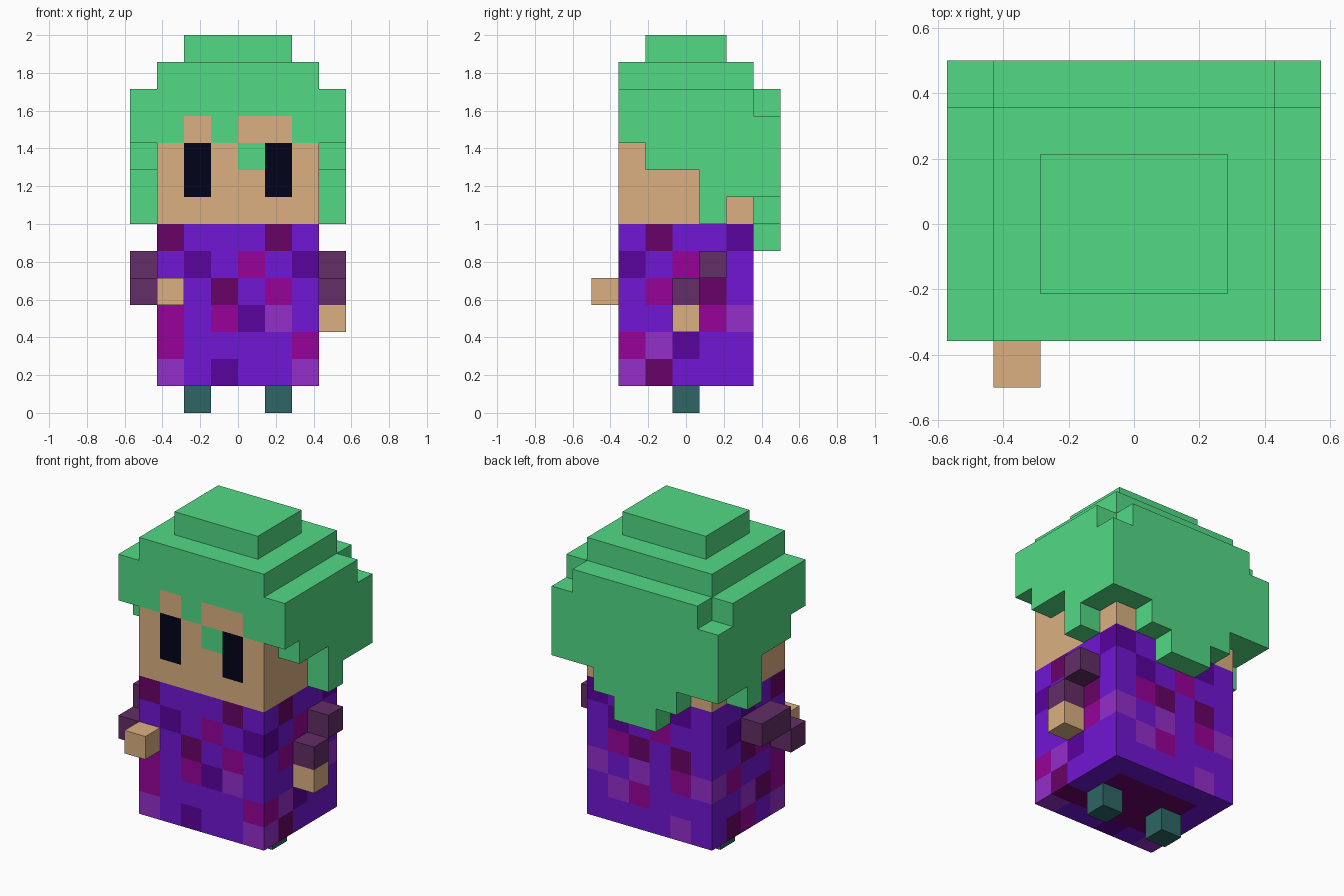
import bpy, bmesh
from mathutils import Vector

cube = bpy.data.objects.get("Cube")
if cube:
    bpy.data.objects.remove(cube, do_unlink=True)

U = 1 / 7  # edge of one block


def linear(c):
    c /= 255
    return c / 12.92 if c <= 0.04045 else ((c + 0.055) / 1.055) ** 2.4


def material(name, r, g, b):
    m = bpy.data.materials.new(name)
    m.use_nodes = True
    colour = (linear(r), linear(g), linear(b), 1)
    m.diffuse_color = colour
    m.node_tree.nodes["Principled BSDF"].inputs["Base Color"].default_value = colour
    return m


hair = material("hair green", 82, 218, 132)
skin = material("skin tan", 219, 176, 129)
eye = material("eye black", 2, 2, 26)
sleeve = material("sleeve plum", 99, 46, 103)
leg = material("leg teal", 46, 101, 101)
cloth = {
    "V": material("cloth violet", 113, 22, 211),
    "W": material("cloth wine", 105, 2, 103),
    "M": material("cloth magenta", 151, 2, 153),
    "D": material("cloth dark violet", 90, 2, 157),
    "L": material("cloth light violet", 148, 46, 202),
}


def add_box(bm, x0, x1, y0, y1, z0, z1):
    verts = bmesh.ops.create_cube(bm, size=1)["verts"]
    for v in verts:
        v.co = Vector((x0 if v.co.x < 0 else x1,
                       y0 if v.co.y < 0 else y1,
                       z0 if v.co.z < 0 else z1))


def finish(name, bm, mats):
    bmesh.ops.scale(bm, vec=(U, U, U), verts=bm.verts)
    mesh = bpy.data.meshes.new(name)
    bm.to_mesh(mesh)
    bm.free()
    for m in mats:
        mesh.materials.append(m)
    obj = bpy.data.objects.new(name, mesh)
    bpy.context.collection.objects.link(obj)
    return obj


def boxes(name, mat, *bounds):
    bm = bmesh.new()
    for b in bounds:
        add_box(bm, *b)
    return finish(name, bm, [mat])


def cut_box(name, bounds, mats, rule):
    """Box cut into unit squares, each coloured by rule(centre, normal)."""
    bm = bmesh.new()
    add_box(bm, *bounds)
    for axis in range(3):
        lo, hi = bounds[2 * axis:2 * axis + 2]
        normal = [0, 0, 0]
        normal[axis] = 1
        for step in range(1, int(hi - lo)):
            co = [0, 0, 0]
            co[axis] = lo + step
            bmesh.ops.bisect_plane(bm, geom=bm.verts[:] + bm.edges[:] + bm.faces[:],
                                   plane_co=co, plane_no=normal)
    bm.normal_update()
    for f in bm.faces:
        f.material_index = mats.index(rule(f.calc_center_median(), f.normal))
    return finish(name, bm, mats)


# Patchwork robe: rows run from top to bottom, columns left to right as seen
front_rows = ["WVVVWV", "VDVMVD", "VVWVMV", "MVMDLV", "MVVVVM", "LVDVVL"]
left_rows = ["VWVVD", "DVMVV", "VMVWV", "VVVML", "MLDVV", "LWVVV"]
back_rows = ["DVVVDV", "VDVMVV", "VMWVWV", "LVLVML", "VLMVVV", "VVVVLV"]
right_rows = ["VVDVW", "VDVVV", "VVWMV", "LMVVM", "VVLWM", "VWMVL"]


def robe_colour(c, n):
    row = min(5, int(7 - c.z))
    if n.y < -0.5:
        key = front_rows[row][int(c.x + 3)]
    elif n.y > 0.5:
        key = back_rows[row][int(3 - c.x)]
    elif n.x > 0.5:
        key = left_rows[row][int(c.y + 2.5)]
    elif n.x < -0.5:
        key = right_rows[row][int(2.5 - c.y)]
    elif c.y < -1.5:  # hem edges continue the lowest row
        key = front_rows[5][int(c.x + 3)]
    elif c.x > 2:
        key = left_rows[5][int(c.y + 2.5)]
    elif c.y > 1.5 or c.x < -2:
        key = "V"
    else:
        key = "W"
    return cloth[key]


cut_box("robe", (-3, 3, -2.5, 2.5, 1, 7), list(cloth.values()), robe_colour)


# Head with eyes and an uneven fringe
def head_colour(c, n):
    if n.y < -0.5:
        if c.z < 10 and c.z > 8 and 1 < abs(c.x) < 2:
            return eye
        if c.z > 10:
            return skin if -2 < c.x < -1 or 0 < c.x < 2 else hair
        return hair if c.z > 9 and 0 < c.x < 1 else skin
    return hair if c.z > 10 else skin


cut_box("head", (-3, 3, -2.5, 2.5, 7, 11), [skin, hair, eye], head_colour)

# Hair
boxes("hair_top", hair, (-3, 3, -2.5, 2.5, 11, 13), (-2, 2, -1.5, 1.5, 13, 14))
boxes("hair_back", hair,
      (-3, 3, 2.5, 3.5, 11, 12), (-4, 4, 2.5, 3.5, 8, 11),
      (-2, 2, 2.5, 3.5, 7, 8), (-1, 1, 2.5, 3.5, 6, 7))
locks = [(-2.5, -1.5, 10), (-1.5, 0.5, 9), (0.5, 1.5, 7), (1.5, 2.5, 8)]
for side, x in (("left", 3), ("right", -4)):
    boxes(side + "_hair", hair, *[(x, x + 1, y0, y1, z, 12) for y0, y1, z in locks])

# Arms: left hangs down, right reaches forward
boxes("left_sleeve", sleeve, (3, 4, 0.5, 1.5, 5, 6), (3, 4, -0.5, 0.5, 4, 5))
boxes("left_hand", skin, (3, 4, -0.5, 0.5, 3, 4))
boxes("right_sleeve", sleeve, (-4, -3, -1.5, 0.5, 5, 6), (-4, -3, -2.5, -1.5, 4, 5))
boxes("right_hand", skin, (-3, -2, -3.5, -2.5, 4, 5))

# Legs
for side, x in (("left", 1), ("right", -2)):
    boxes(side + "_leg", leg, (x, x + 1, -0.5, 0.5, 0, 1))
